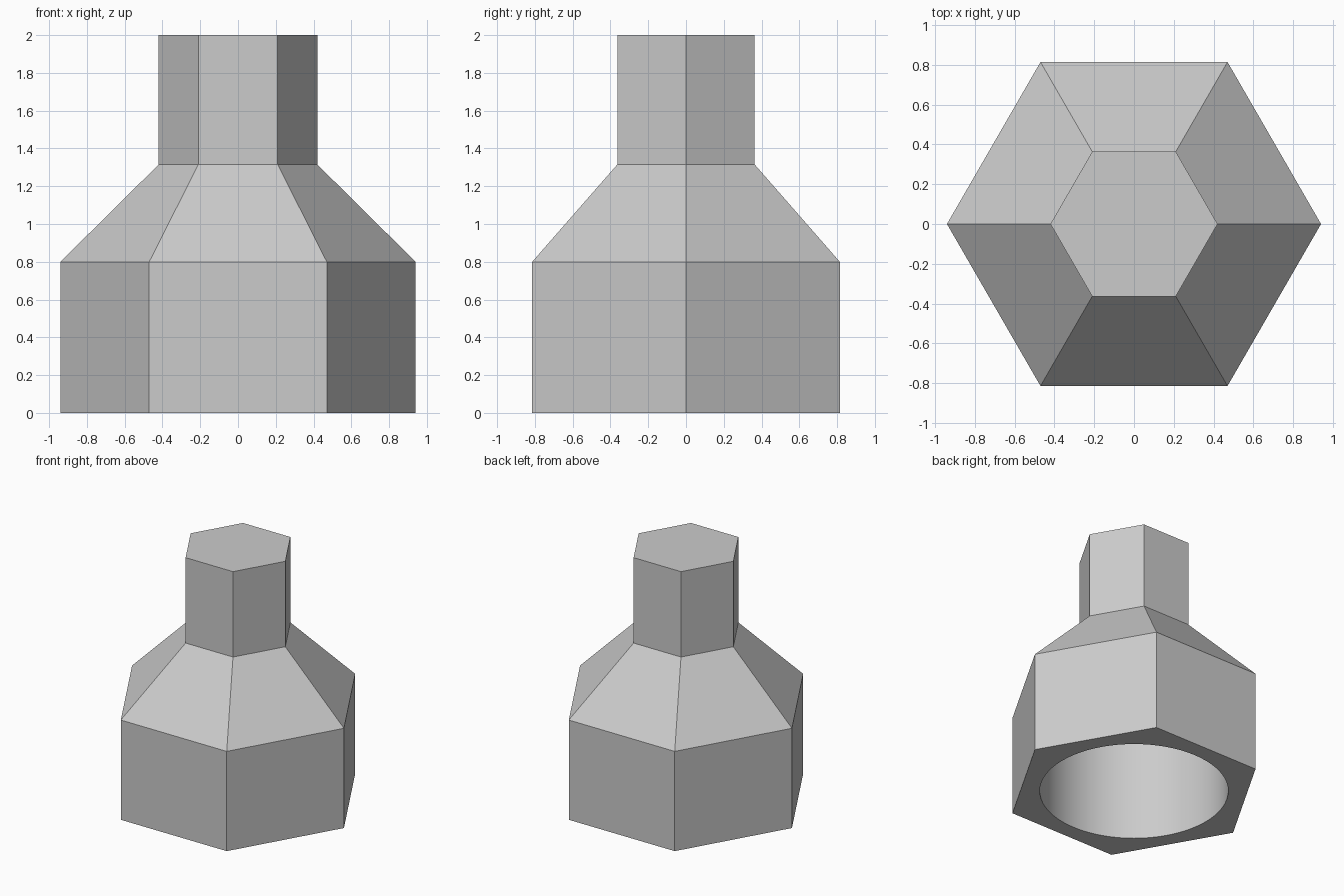
import bpy
import bmesh
import math

cube = bpy.data.objects.get("Cube")
if cube:
    bpy.data.objects.remove(cube, do_unlink=True)

SIDES = 6
STEPS = 12                      # bore segments per hexagon side
BORE_RADIUS = 0.685
BORE_DEPTH = 0.8
PROFILE = [(0.94, 0.0), (0.94, 0.8), (0.42, 1.315), (0.42, 2.0)]   # radius, height

# Material
grey = bpy.data.materials.new("plain_grey")
grey.use_nodes = True
colour = (0.6, 0.6, 0.6, 1.0)
grey.diffuse_color = colour
grey.node_tree.nodes["Principled BSDF"].inputs["Base Color"].default_value = colour

bm = bmesh.new()


def ring(radius, z, count):
    """Ring of vertices, the first one on +x."""
    angles = [2 * math.pi * i / count for i in range(count)]
    return [bm.verts.new((radius * math.cos(a), radius * math.sin(a), z)) for a in angles]


def wall(lower, upper):
    """Quads joining two equal rings."""
    n = len(lower)
    for i in range(n):
        j = (i + 1) % n
        bm.faces.new((lower[i], lower[j], upper[j], upper[i]))


# Hexagonal base, sloped shoulder and neck
outer = [ring(r, z, SIDES) for r, z in PROFILE]
for lower, upper in zip(outer, outer[1:]):
    wall(lower, upper)
bm.faces.new(outer[-1])

# Round blind bore, open underneath
count = SIDES * STEPS
mouth = ring(BORE_RADIUS, 0, count)
end = ring(BORE_RADIUS, BORE_DEPTH, count)
wall(mouth, end)
bm.faces.new(end)

# Flat rim between hexagon and bore
for i in range(SIDES):
    arc = [mouth[(i * STEPS + k) % count] for k in range(STEPS + 1)]
    bm.faces.new([outer[0][(i + 1) % SIDES], outer[0][i]] + arc)

bmesh.ops.recalc_face_normals(bm, faces=bm.faces[:])
mesh = bpy.data.meshes.new("hex_socket")
bm.to_mesh(mesh)
bm.free()
mesh.materials.append(grey)

socket = bpy.data.objects.new("hex_socket", mesh)
bpy.context.collection.objects.link(socket)

# Smooth bore, crisp hexagon edges
bpy.ops.object.select_all(action="DESELECT")
socket.select_set(True)
bpy.context.view_layer.objects.active = socket
bpy.ops.object.shade_smooth_by_angle(angle=math.radians(20))
